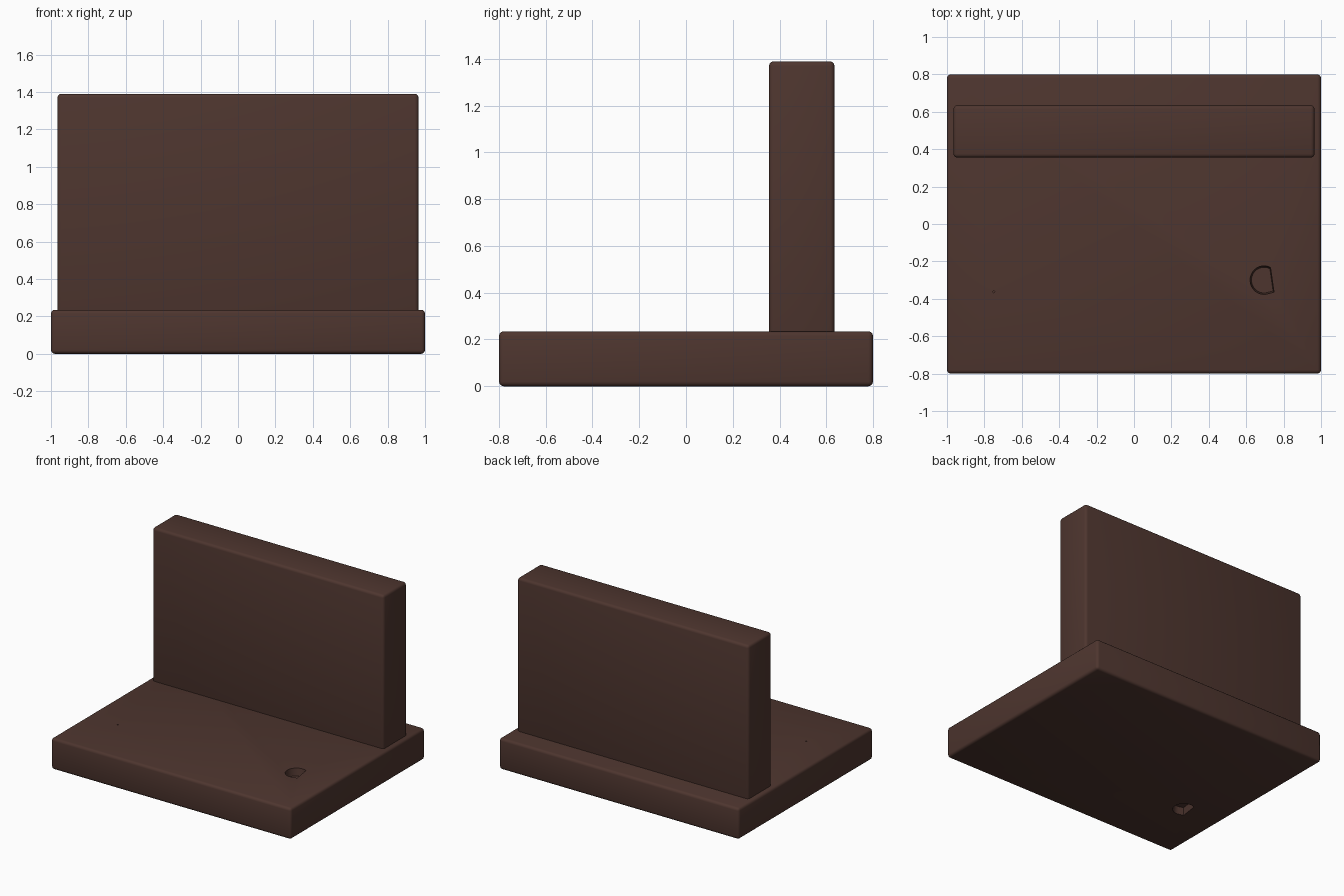
import bpy, bmesh, math
from mathutils import Vector

cube = bpy.data.objects.get("Cube")
if cube:
    bpy.data.objects.remove(cube, do_unlink=True)

# Single dark brown material
brown = bpy.data.materials.new("dark_brown")
brown.use_nodes = True
COLOUR = (0.076, 0.036, 0.028, 1.0)
brown.diffuse_color = COLOUR
brown.node_tree.nodes["Principled BSDF"].inputs["Base Color"].default_value = COLOUR


def add_object(name, bm):
    bmesh.ops.recalc_face_normals(bm, faces=bm.faces)
    mesh = bpy.data.meshes.new(name)
    bm.to_mesh(mesh)
    bm.free()
    mesh.materials.append(brown)
    obj = bpy.data.objects.new(name, mesh)
    bpy.context.collection.objects.link(obj)
    return obj


def activate(obj):
    bpy.ops.object.select_all(action='DESELECT')
    obj.select_set(True)
    bpy.context.view_layer.objects.active = obj


def rounded_block(name, low, high, radius):
    """Box between two corners with softly rounded edges."""
    low, high = Vector(low), Vector(high)
    bm = bmesh.new()
    bmesh.ops.create_cube(bm, size=1)
    bmesh.ops.scale(bm, vec=high - low, verts=bm.verts)
    bmesh.ops.translate(bm, vec=(low + high) / 2, verts=bm.verts)
    bmesh.ops.bevel(bm, geom=bm.edges[:], offset=radius, segments=3,
                    profile=0.5, affect='EDGES')
    return add_object(name, bm)


def prism(name, outline, centre, z_open, z_floor, taper):
    """Tapered cutter running from z_open to a smaller outline at z_floor."""
    bm = bmesh.new()
    rings = []
    for z, s in ((z_open, 1.0), (z_floor, taper)):
        rings.append([bm.verts.new((centre[0] + x * s, centre[1] + y * s, z))
                      for x, y in outline])
    bm.faces.new(rings[0])
    bm.faces.new(rings[1])
    n = len(outline)
    for i in range(n):
        j = (i + 1) % n
        bm.faces.new((rings[0][i], rings[0][j], rings[1][j], rings[1][i]))
    obj = add_object(name, bm)
    obj.hide_render = True
    return obj


def d_outline(side):
    """Round on the inner side, with a slanted straight outer edge."""
    arc = [math.radians(62 + i * (280 - 62) / 18) for i in range(19)]
    pts = [(0.076 * math.cos(a), 0.078 * math.sin(a)) for a in arc]
    pts += [(0.055, -0.066)]
    return [(side * x, y) for x, y in pts]


# Main parts
base = rounded_block("base_slab", (-1, -0.8, 0), (1, 0.8, 0.235), 0.02)
wall = rounded_block("upright_panel", (-0.965, 0.355, 0.2), (0.965, 0.635, 1.39), 0.02)

# Thumb recess on top, matching recess underneath, and a pin hole
pin = [(0.006 * math.cos(i * math.pi / 4), 0.006 * math.sin(i * math.pi / 4))
       for i in range(8)]
cutters = [
    prism("top_recess_cutter", d_outline(1), (0.695, -0.30), 0.245, 0.18, 0.88),
    prism("bottom_recess_cutter", d_outline(-1), (-0.695, -0.30), -0.01, 0.055, 0.88),
    prism("pin_hole_cutter", pin, (-0.75, -0.362), 0.25, 0.20, 1.0),
]
activate(base)
for cutter in cutters:
    mod = base.modifiers.new("recess", 'BOOLEAN')
    mod.operation = 'DIFFERENCE'
    mod.solver = 'EXACT'
    mod.object = cutter
    bpy.ops.object.modifier_apply(modifier=mod.name)
    bpy.data.objects.remove(cutter, do_unlink=True)

# Smooth rounded edges, crisp recess rims
for obj in (base, wall):
    activate(obj)
    bpy.ops.object.shade_smooth_by_angle(angle=math.radians(35))
